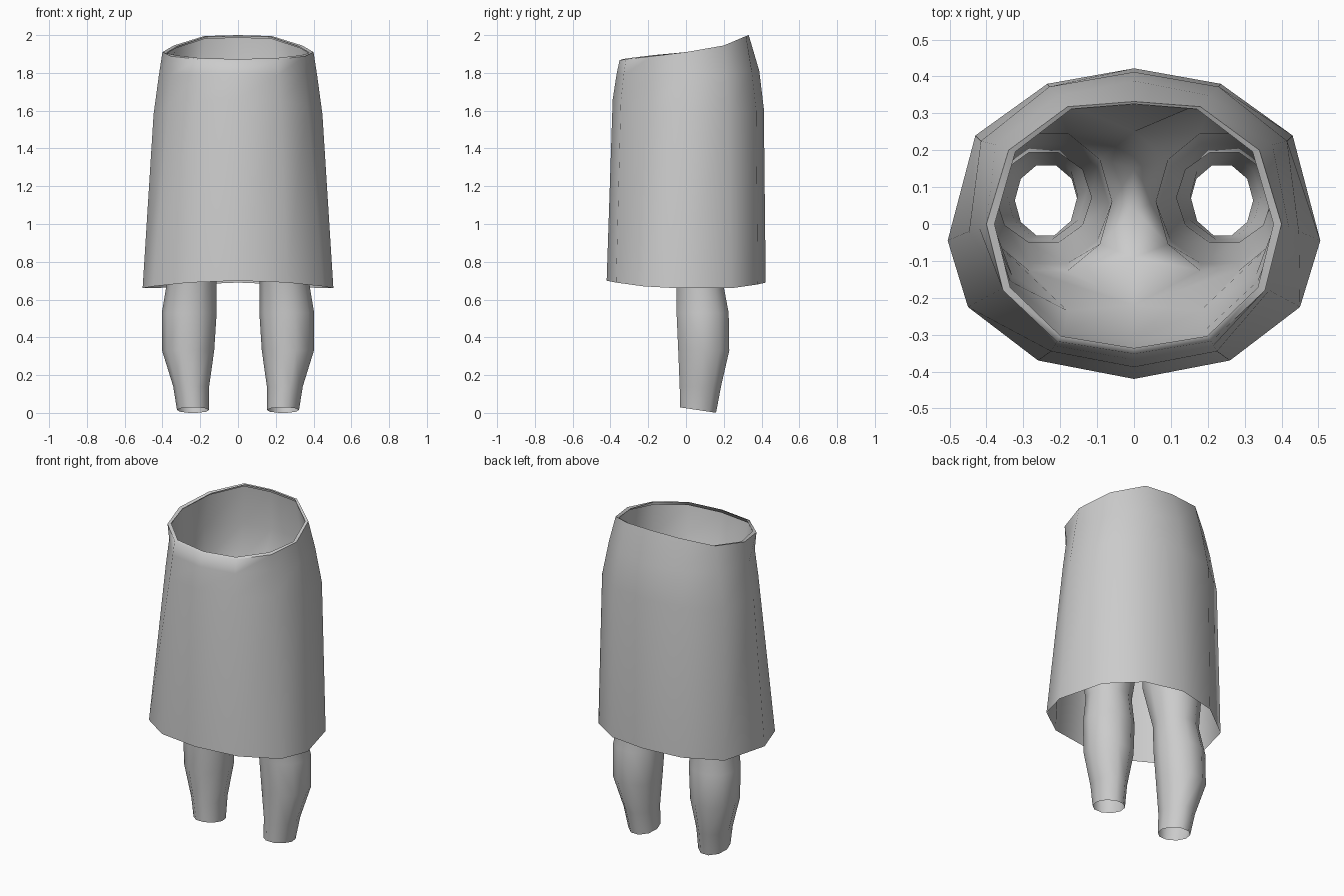
import bpy, bmesh, math

if "Cube" in bpy.data.objects:
    bpy.data.objects.remove(bpy.data.objects["Cube"])

mat = bpy.data.materials.new("plain grey")
mat.diffuse_color = (0.6, 0.6, 0.6, 1)
mat.use_nodes = True
mat.node_tree.nodes["Principled BSDF"].inputs["Base Color"].default_value = mat.diffuse_color


def mirrored(half):
    """Close a front-to-back half outline (x >= 0) into a full ring."""
    return half + [(-x, y, z) for x, y, z in half[-2:0:-1]]


def finish(name, bm, angle):
    bmesh.ops.recalc_face_normals(bm, faces=bm.faces)
    me = bpy.data.meshes.new(name)
    bm.to_mesh(me)
    bm.free()
    me.materials.append(mat)
    ob = bpy.data.objects.new(name, me)
    bpy.context.collection.objects.link(ob)
    bpy.ops.object.select_all(action='DESELECT')
    ob.select_set(True)
    bpy.context.view_layer.objects.active = ob
    bpy.ops.object.shade_smooth_by_angle(angle=math.radians(angle))


def bridge(bm, a, b):
    n = len(a)
    for i in range(n):
        j = (i + 1) % n
        bm.faces.new((a[i], a[j], b[j], b[i]))


def add_ring(bm, pts):
    return [bm.verts.new(p) for p in pts]


def loft(bm, rings):
    loops = [add_ring(bm, r) for r in rings]
    for a, b in zip(loops, loops[1:]):
        bridge(bm, a, b)
    return loops


# Skirt: half outlines from front centre round to back centre
hem = [(0, -.42, .70), (.26, -.37, .69), (.45, -.225, .67), (.505, -.045, .66),
       (.43, .24, .66), (.235, .38, .68), (0, .422, .69)]
upper = [(0, -.388, 1.66), (.225, -.345, 1.65), (.367, -.18, 1.63), (.447, -.02, 1.58),
         (.415, .225, 1.58), (.23, .372, 1.60), (0, .412, 1.61)]
hip = [(0, -.368, 1.79), (.215, -.33, 1.79), (.354, -.165, 1.79), (.42, -.01, 1.78),
       (.375, .215, 1.79), (.205, .348, 1.81), (0, .388, 1.81)]
waist = [(0, -.352, 1.867), (.21, -.318, 1.872), (.355, -.18, 1.888), (.40, 0, 1.91),
         (.34, .2, 1.945), (.18, .318, 1.995), (0, .332, 2.0)]
lip = [(x * .945, y * (.955 if y < 0 else .98), z + (.006 if y < 0 else -.004))
       for x, y, z in waist]
bm = bmesh.new()
loft(bm, [mirrored(r) for r in (hem, upper, hip, waist, lip)])
finish("skirt", bm, 60)

# Hips: open shell just inside the skirt, split into two legs at the crotch
body_waist = [(x * .97, y * .975, z - .012) for x, y, z in waist]
body_hip = [(0, -.315, 1.70), (.19, -.29, 1.70), (.335, -.155, 1.70), (.395, 0, 1.70),
            (.37, .2, 1.72), (.2, .335, 1.74), (0, .33, 1.76)]
seat = [(0, -.22, 1.53), (.18, -.235, 1.52), (.33, -.14, 1.50), (.41, .03, 1.50),
        (.38, .21, 1.50), (.21, .335, 1.50), (0, .25, 1.58)]
bm = bmesh.new()
loops = loft(bm, [mirrored(r) for r in (body_waist, body_hip, seat)])
base = loops[-1]
crotch = add_ring(bm, [(0, .15, 1.49), (0, .04, 1.46), (0, -.09, 1.47)])

# Legs: (z, x centre, y centre, x radius, y radius, sole tilt)
leg = [(1.34, .232, .06, .172, .195, 0),
       (.95, .233, .055, .165, .17, 0),
       (.70, .245, .072, .13, .128, 0),
       (.53, .258, .088, .145, .145, 0),
       (.33, .264, .094, .138, .142, 0),
       (.14, .248, .076, .095, .115, 0),
       (.015, .238, .064, .085, .1, .015)]
for side in (1, -1):
    half = base[:7] if side == 1 else [base[0]] + base[:5:-1]
    prev = half + crotch
    for z, cx, cy, rx, ry, tilt in leg:
        pts = []
        for i in range(10):
            a = math.radians((i - 3) * 36)
            pts.append((side * (cx + rx * math.cos(a)), cy + ry * math.sin(a),
                        z - tilt * math.sin(a)))
        ring = add_ring(bm, pts)
        bridge(bm, prev, ring)
        prev = ring
finish("hips_and_legs", bm, 150)
